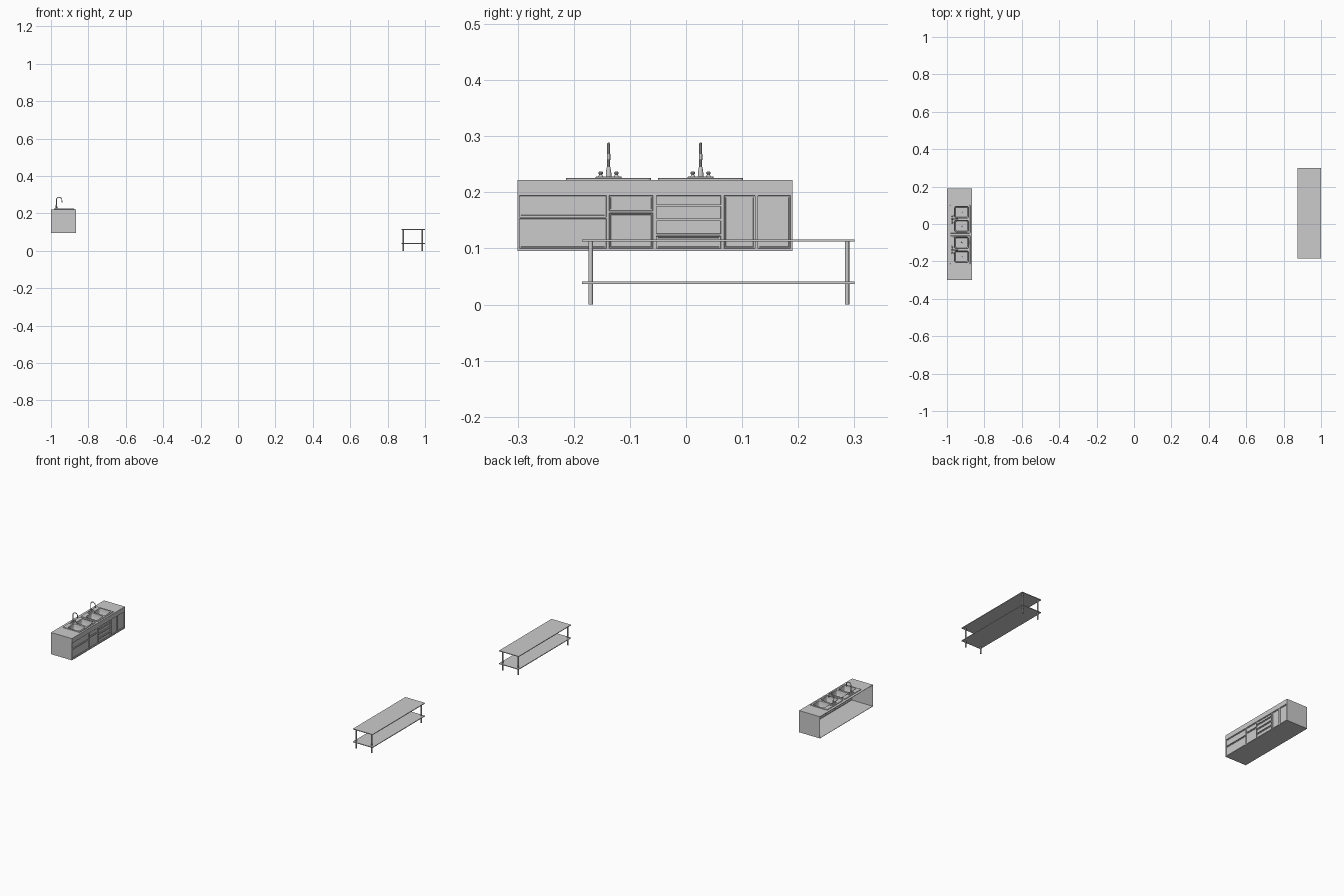
import bpy, bmesh, math
from mathutils import Vector

if "Cube" in bpy.data.objects:
    bpy.data.objects.remove(bpy.data.objects["Cube"])


def finish(name, bm, smooth=False):
    bmesh.ops.recalc_face_normals(bm, faces=bm.faces[:])
    me = bpy.data.meshes.new(name)
    bm.to_mesh(me)
    bm.free()
    ob = bpy.data.objects.new(name, me)
    bpy.context.collection.objects.link(ob)
    if smooth:
        bpy.ops.object.select_all(action='DESELECT')
        ob.select_set(True)
        bpy.context.view_layer.objects.active = ob
        bpy.ops.object.shade_smooth_by_angle(angle=math.radians(35))
    return ob


def box(name, x0, x1, y0, y1, z0, z1):
    bm = bmesh.new()
    bmesh.ops.create_cube(bm, size=1)
    for v in bm.verts:
        v.co = ((x0 + x1) / 2 + v.co.x * (x1 - x0),
                (y0 + y1) / 2 + v.co.y * (y1 - y0),
                (z0 + z1) / 2 + v.co.z * (z1 - z0))
    return finish(name, bm)


def rounded(cx, cy, hx, hy, r, z, n=4):
    pts = []
    for q, (sx, sy) in enumerate(((1, 1), (-1, 1), (-1, -1), (1, -1))):
        for i in range(n + 1):
            a = math.pi / 2 * (q + i / n)
            pts.append((cx + sx * (hx - r) + r * math.cos(a),
                        cy + sy * (hy - r) + r * math.sin(a), z))
    return pts


def loft(name, loops, cap_start=True, cap_end=True):
    bm = bmesh.new()
    rings = [[bm.verts.new(p) for p in lp] for lp in loops]
    for a, b in zip(rings, rings[1:]):
        for i in range(len(a)):
            j = (i + 1) % len(a)
            bm.faces.new((a[i], a[j], b[j], b[i]))
    if cap_start:
        bm.faces.new(rings[0])
    if cap_end:
        bm.faces.new(rings[-1])
    return finish(name, bm, True)


def lathe(name, x, y, profile, n=16):
    return loft(name, [[(x + r * math.cos(2 * math.pi * i / n),
                         y + r * math.sin(2 * math.pi * i / n), z)
                        for i in range(n)] for r, z in profile])


def tube_xz(name, y, path, r, n=10):
    loops = []
    for i, p in enumerate(path):
        a, b = path[max(i - 1, 0)], path[min(i + 1, len(path) - 1)]
        t = Vector((b[0] - a[0], 0, b[1] - a[1])).normalized()
        side = Vector((0, 1, 0))
        up = t.cross(side)
        c = Vector((p[0], y, p[1]))
        loops.append([c + r * (math.cos(k * 2 * math.pi / n) * side +
                               math.sin(k * 2 * math.pi / n) * up) for k in range(n)])
    return loft(name, loops)


def cut(target, cutters):
    bpy.context.view_layer.objects.active = target
    for c in cutters:
        m = target.modifiers.new("cut", 'BOOLEAN')
        m.operation, m.solver, m.object = 'DIFFERENCE', 'EXACT', c
        bpy.ops.object.modifier_apply(modifier=m.name)


# Cabinet shell, open at the back
X0, X1, Y0, Y1, Z0, Z1 = -1.0, -0.865, -0.30, 0.19, 0.095, 0.222
T = 0.002
counter = box("countertop", X0, X1, Y0, Y1, Z1 - T, Z1)
box("cabinet_floor", X0, X1, Y0, Y1, Z0, Z0 + T)
box("cabinet_end_right", X0, X1, Y0, Y0 + T, Z0 + T, Z1 - T)
box("cabinet_end_left", X0, X1, Y1 - T, Y1, Z0 + T, Z1 - T)

# Cabinet front: columns of drawers and doors, each panel recessed
columns = [(-0.297, -0.142, [(0.100, 0.153), (0.156, 0.194)]),
           (-0.137, -0.059, [(0.100, 0.163), (0.167, 0.194)]),
           (-0.053, 0.062, [(0.100, 0.122), (0.126, 0.149), (0.153, 0.175), (0.178, 0.194)]),
           (0.068, 0.123, [(0.100, 0.194)]),
           (0.128, 0.186, [(0.100, 0.194)])]
bm = bmesh.new()


def quad(y0, y1, z0, z1):
    return bm.faces.new([bm.verts.new((X1, y, z)) for y, z in
                         ((y0, z0), (y1, z0), (y1, z1), (y0, z1))])


panels, y_prev = [], Y0
for y0, y1, rows in columns:
    quad(y_prev, y0, Z0, Z1)
    z_prev = Z0
    for z0, z1 in rows:
        quad(y0, y1, z_prev, z0)
        panels.append(quad(y0, y1, z0, z1))
        z_prev = z1
    quad(y0, y1, z_prev, Z1)
    y_prev = y1
quad(y_prev, Y1, Z0, Z1)
bm.normal_update()
bmesh.ops.inset_individual(bm, faces=panels, thickness=0.0005, depth=-0.003)
bmesh.ops.inset_individual(bm, faces=panels, thickness=0.0035, depth=0)
bmesh.ops.inset_individual(bm, faces=panels, thickness=0.0005, depth=-0.002)
me = bpy.data.meshes.new("cabinet_front")
bm.to_mesh(me)
bm.free()
bpy.context.collection.objects.link(bpy.data.objects.new("cabinet_front", me))

# Two double sinks, each with a faucet
for s, yc in enumerate((-0.138, 0.026), 1):
    rim = loft(f"sink_{s}_rim", [rounded(-0.930, yc, 0.055, 0.076, 0.006, Z1),
                                 rounded(-0.930, yc, 0.055, 0.076, 0.006, 0.2245),
                                 rounded(-0.930, yc, 0.054, 0.075, 0.005, 0.2255)])
    cutters = []
    for b, dy in enumerate((-0.037, 0.037), 1):
        bx, by, hx, hy = -0.922, yc + dy, 0.037, 0.031
        c = loft("basin_cutter", [rounded(bx, by, hx, hy, 0.008, 0.20),
                                  rounded(bx, by, hx, hy, 0.008, 0.24)])
        c.hide_render = True
        cutters.append(c)
        loft(f"sink_{s}_basin_{b}",
             [rounded(bx, by, hx, hy, 0.008, 0.2255),
              rounded(bx, by, hx - 0.002, hy - 0.002, 0.008, 0.195),
              rounded(bx, by, hx - 0.005, hy - 0.005, 0.008, 0.190)], cap_start=False)
        lathe(f"sink_{s}_drain_{b}", bx, by,
              [(0.006, 0.190), (0.006, 0.1912), (0.004, 0.1912), (0.0035, 0.1905)])
    cut(rim, cutters)
    cut(counter, cutters)
    for c in cutters:
        bpy.data.objects.remove(c)

    # Faucet: base plate, gooseneck spout and two handles
    fx, zb = -0.971, 0.2255
    loft(f"faucet_{s}_base", [rounded(fx, yc, 0.006, 0.023, 0.005, zb),
                              rounded(fx, yc, 0.006, 0.023, 0.005, zb + 0.002),
                              rounded(fx, yc, 0.005, 0.022, 0.0045, zb + 0.003)])
    lathe(f"faucet_{s}_collar", fx, yc,
          [(0.005, zb + 0.003), (0.005, zb + 0.008), (0.0035, zb + 0.018), (0.003, zb + 0.02)])
    R = 0.0145
    path = [(fx, zb), (fx, 0.25)]
    path += [(fx + R - R * math.cos(a), 0.272 + R * math.sin(a))
             for a in (math.pi * i / 12 for i in range(13))]
    path += [(fx + 2 * R, 0.262)]
    tube_xz(f"faucet_{s}_spout", yc, path, 0.0024)
    lathe(f"faucet_{s}_nozzle", fx + 2 * R, yc, [(0.003, 0.258), (0.003, 0.268)])
    for h, dy in (("right", -0.014), ("left", 0.014)):
        lathe(f"faucet_{s}_handle_{h}", fx, yc + dy,
              [(0.004, zb + 0.003), (0.0025, zb + 0.006), (0.004, zb + 0.008),
               (0.004, zb + 0.010), (0.002, zb + 0.012)])

# Work table with lower shelf
box("table_top", 0.873, 1.0, -0.185, 0.30, 0.112, 0.116)
box("table_shelf", 0.873, 1.0, -0.185, 0.30, 0.037, 0.041)
for nx, x in (("inner", 0.884), ("outer", 0.985)):
    for ny, y in (("front", -0.170), ("back", 0.287)):
        lathe(f"table_leg_{nx}_{ny}", x, y, [(0.004, 0.0), (0.004, 0.113)])
